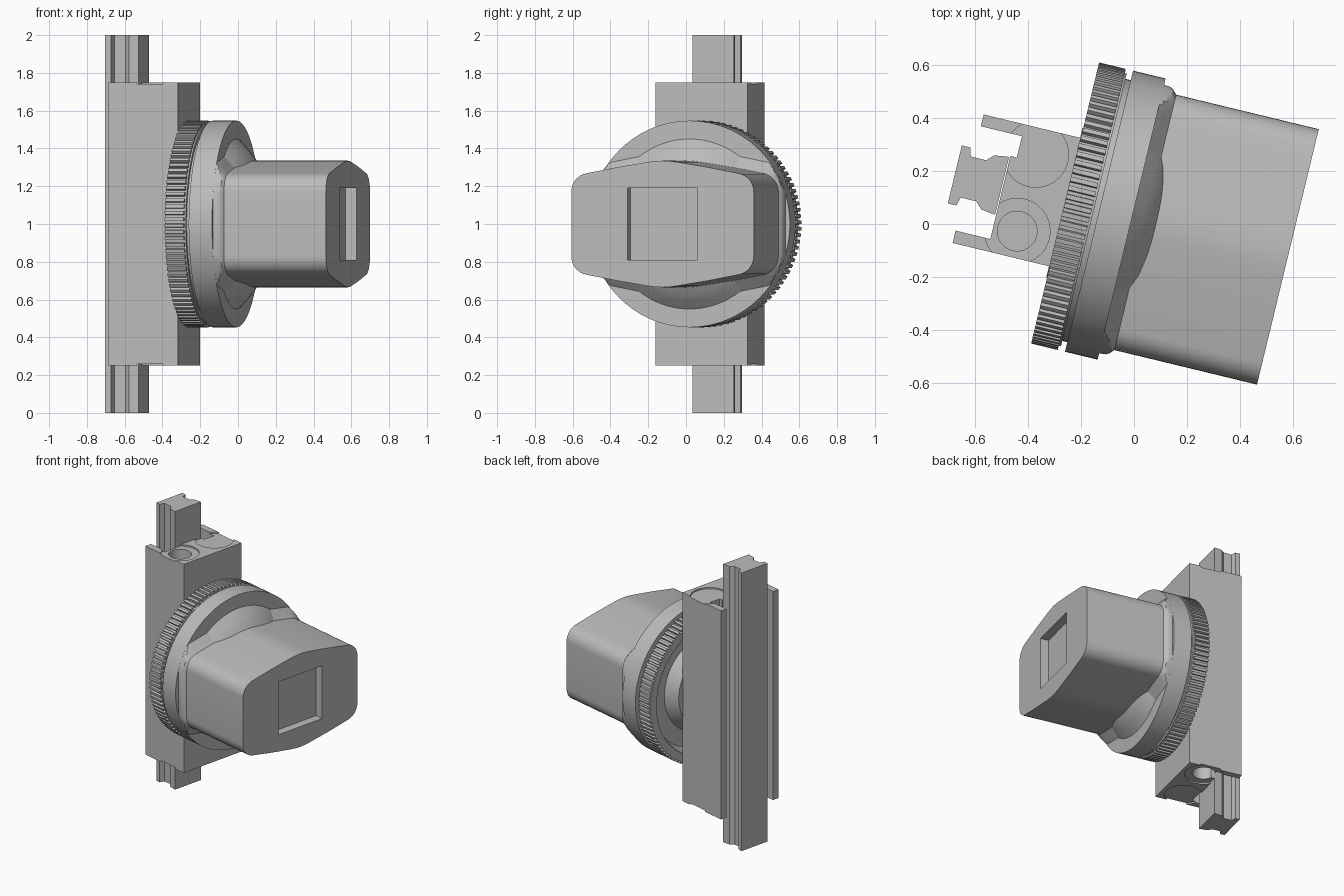
import bpy, bmesh
from math import sin, cos, pi, radians, hypot
from mathutils import Matrix, Vector

if "Cube" in bpy.data.objects:
    bpy.data.objects.remove(bpy.data.objects["Cube"], do_unlink=True)

gray = bpy.data.materials.new("plain_gray")
gray.use_nodes = True
gray.diffuse_color = (0.5, 0.5, 0.5, 1)
gray.node_tree.nodes["Principled BSDF"].inputs["Base Color"].default_value = (0.5, 0.5, 0.5, 1)

# Whole assembly is turned about the vertical; the head axis is local x
TURN = Matrix.Rotation(radians(-13.6), 4, 'Z')
AXIS = Matrix.Translation((0, 0.016, 1.0))
R = 0.547


def finish(name, bm, local=Matrix()):
    bmesh.ops.recalc_face_normals(bm, faces=bm.faces)
    bm.transform(TURN @ local)
    mesh = bpy.data.meshes.new(name)
    bm.to_mesh(mesh)
    bm.free()
    mesh.materials.append(gray)
    ob = bpy.data.objects.new(name, mesh)
    bpy.context.collection.objects.link(ob)
    return ob


def loft(rings, closed=False):
    """Skin a list of equal point rings; cap the ends unless closed."""
    bm = bmesh.new()
    vs = [[bm.verts.new(p) for p in ring] for ring in rings]
    n = len(vs[0])
    pairs = list(zip(vs, vs[1:])) + ([(vs[-1], vs[0])] if closed else [])
    for a, b in pairs:
        for i in range(n):
            j = (i + 1) % n
            bm.faces.new((a[i], a[j], b[j], b[i]))
    if not closed:
        bm.faces.new(vs[0])
        bm.faces.new(vs[-1])
    return bm


def turned(profile, n=96, teeth=None):
    """Revolve (x, radius) pairs about the head axis."""
    rings = []
    for x, r in profile:
        rings.append([(x, r * cos(2 * pi * i / n), r * sin(2 * pi * i / n)) for i in range(n)])
    return loft(rings)


def prism(outline, z0, z1):
    return loft([[(x, y, z) for x, y in outline] for z in (z0, z1)])


def disc(x, y, r, z0, z1, n=48):
    return prism([(x + r * cos(2 * pi * i / n), y + r * sin(2 * pi * i / n)) for i in range(n)], z0, z1)


def cut(ob, cutters):
    for c in cutters:
        c.hide_render = True
        m = ob.modifiers.new("cut", 'BOOLEAN')
        m.operation, m.object, m.solver = 'DIFFERENCE', c, 'EXACT'
    dg = bpy.context.evaluated_depsgraph_get()
    mesh = bpy.data.meshes.new_from_object(ob.evaluated_get(dg))
    ob.modifiers.clear()
    ob.data = mesh
    for c in cutters:
        bpy.data.objects.remove(c, do_unlink=True)


def smooth(ob, angle=28):
    bpy.ops.object.select_all(action='DESELECT')
    ob.select_set(True)
    bpy.context.view_layer.objects.active = ob
    bpy.ops.object.shade_smooth_by_angle(angle=radians(angle))


# Guide rail
half = [(-0.703, 0.113), (-0.67, 0.113), (-0.66, 0.08), (-0.6, 0.08), (-0.575, 0.105), (-0.519, 0.113)]
rail = half + [(x, -y) for x, y in reversed(half)]
finish("guide_rail", prism([(x, y + 0.023) for x, y in rail], 0, 2))

# Carriage block with its rear channel
block = finish("carriage_block", prism([
    (-0.272, -0.231), (-0.272, 0.269), (-0.65, 0.269), (-0.65, 0.223), (-0.49, 0.223),
    (-0.49, 0.14), (-0.515, 0.14), (-0.515, -0.183), (-0.65, -0.183), (-0.65, -0.231)], 0.25, 1.75))
cutters = []
for y in (-0.13, 0.168):
    cutters.append(finish("seat_top_cutter", disc(-0.423, y, 0.124, 1.74, 1.8)))
    cutters.append(finish("seat_bottom_cutter", disc(-0.423, y, 0.124, 0.2, 0.26)))
cutters.append(finish("hole_top_cutter", disc(-0.423, -0.13, 0.075, 1.45, 1.8)))
cutters.append(finish("hole_bottom_cutter", disc(-0.423, 0.168, 0.075, 0.2, 0.55)))
cut(block, cutters)
smooth(block)

# Knurled ring, open at the back
TEETH = 100
steps = [(0.0, R), (0.5, R), (0.56, R - 0.016), (0.94, R - 0.016)]
rim = [(r, 2 * pi * (t + s) / TEETH) for t in range(TEETH) for s, r in steps]
bands = [(-0.272, None), (-0.168, None), (-0.168, 0.53), (-0.16, 0.53), (-0.16, 0.45),
         (-0.19, 0.45), (-0.272, 0.48)]
rings = [[(x, (r or q) * cos(a), (r or q) * sin(a)) for q, a in rim] for x, r in bands]
finish("knurled_ring", loft(rings, closed=True), AXIS)

# Hub joining the block and the flange
smooth(finish("hub", turned([(-0.275, 0.29), (-0.19, 0.34), (-0.19, 0.51), (-0.13, 0.51)]), AXIS))

# Flange disc and the cone that supports the head
smooth(finish("flange", turned([(-0.14, R), (-0.013, R)]), AXIS))
smooth(finish("neck_cone", turned([(-0.05, 0.45), (-0.013, 0.45), (0.03, 0.405), (0.06, 0.37),
                                   (0.095, 0.31)]), AXIS))

# Head section: wide rounded hexagon
quarter = [(0.397 + 0.1 * cos(radians(a)), 0.17 + 0.1 * sin(radians(a))) for a in range(0, 81, 10)]
quarter += [(0.25, 0.3), (0.08, 0.328), (0.04, 0.333)]
upper = quarter + [(0, 0.335)] + [(-y, z) for y, z in reversed(quarter)]
section = upper + [(y, -z) for y, z in reversed(upper)]


def grown(x, d):
    """Section at x, offset outward by d and kept within the flange radius."""
    ring, n = [], len(section)
    for i, (y, z) in enumerate(section):
        p, q = section[i - 1], section[(i + 1) % n]
        nrm = Vector((q[1] - p[1], p[0] - q[0])).normalized()
        y2, z2 = y + d * nrm.x, z + d * nrm.y
        k = min(1, (R - 0.0005) / hypot(y2, z2))
        ring.append((x, y2 * k, z2 * k))
    return ring


# Head with flared root and a shallow square window in the end
flare = [(-0.05, 0.06), (-0.013, 0.06), (0, 0.045), (0.013, 0.03), (0.026, 0.015), (0.04, 0)]
head = finish("head", loft([grown(x, d) for x, d in flare + [(0.595, 0)]]), AXIS)
w = 0.19
window = finish("window_cutter", loft([[(x, -w, -w), (x, w, -w), (x, w, w), (x, -w, w)]
                                       for x in (0.535, 0.65)]), AXIS)
cut(head, [window])
smooth(head)
